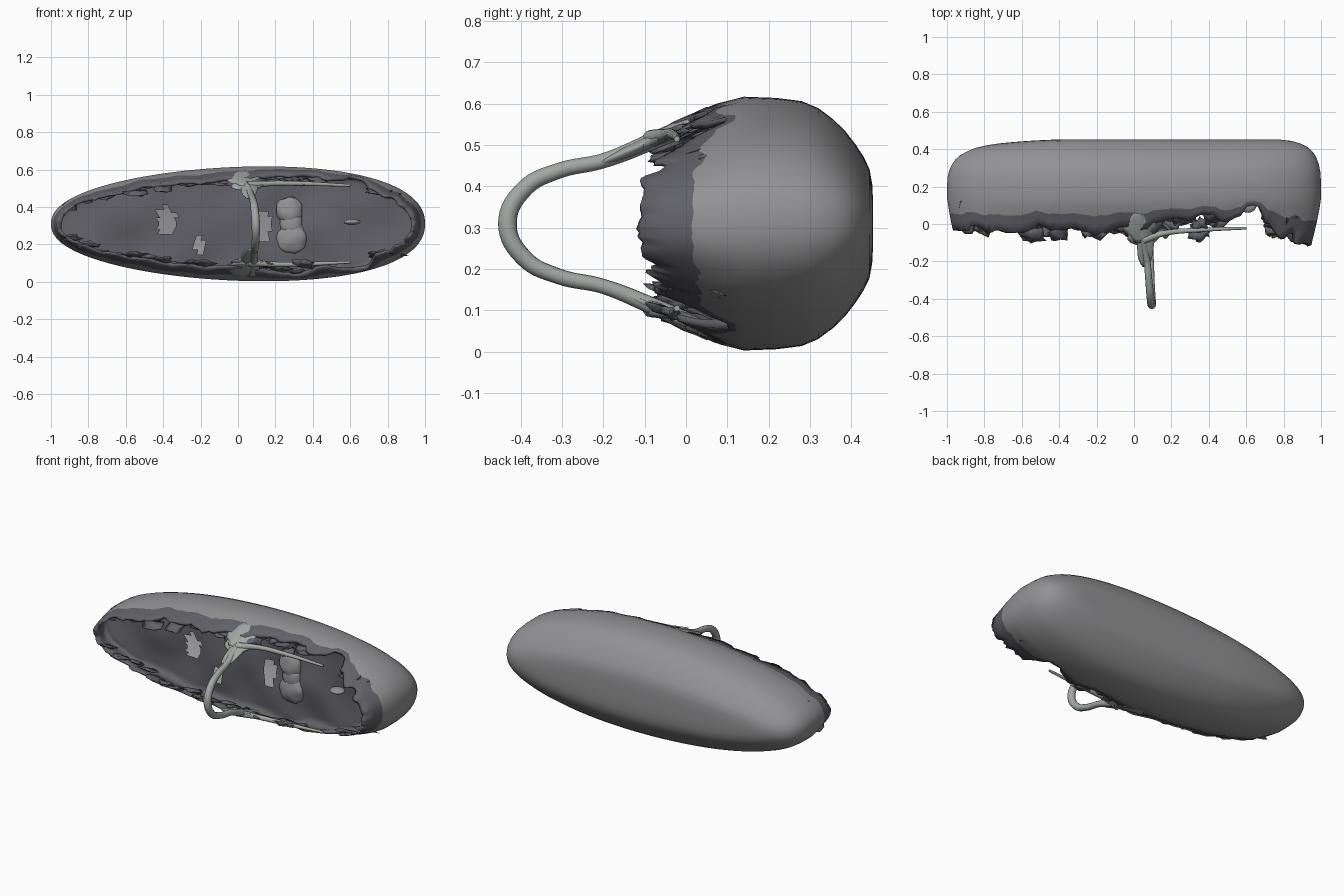
import bpy, bmesh, math, random
from mathutils import Vector, noise

if "Cube" in bpy.data.objects:
    bpy.data.objects.remove(bpy.data.objects["Cube"])

random.seed(4)
ZC, HZ, N = 0.31, 0.307, 180


def material(name, rgb):
    m = bpy.data.materials.new(name)
    m.diffuse_color = (*rgb, 1)
    m.use_nodes = True
    m.node_tree.nodes["Principled BSDF"].inputs["Base Color"].default_value = m.diffuse_color
    return m


GREY = material("grey", (0.29, 0.29, 0.30))
DARK = material("dark_grey", (0.12, 0.12, 0.14))
PALE = material("pale_grey", (0.36, 0.39, 0.37))


def finish(name, bm, mats):
    bmesh.ops.recalc_face_normals(bm, faces=bm.faces)
    me = bpy.data.meshes.new(name)
    bm.to_mesh(me)
    bm.free()
    ob = bpy.data.objects.new(name, me)
    bpy.context.collection.objects.link(ob)
    for m in mats:
        me.materials.append(m)
    for p in me.polygons:
        p.use_smooth = True
    return ob


# Shell profile: depth y, width factor, height factor
PROFILE = [(.453, .72, .12), (.451, .78, .3), (.444, .845, .43), (.43, .89, .525), (.41, .93, .625),
           (.385, .957, .73), (.355, .975, .825), (.32, .988, .91), (.28, .996, .965),
           (.22, 1, .99), (.14, 1, 1), (.07, .99, .94), (0, .975, .835),
           (-.1, .95, .73), (-.2, .94, .68)]
WALL = 11  # rings of the profile behind the torn edge


def factors(y):
    for a, b in zip(PROFILE, PROFILE[1:]):
        if y >= b[0]:
            t = (a[0] - y) / (a[0] - b[0])
            return [a[i] + (b[i] - a[i]) * t for i in (1, 2)]
    return PROFILE[-1][1:]


def shell_point(th, y, sx, sz, inset=0.0):
    c, s = math.cos(th), math.sin(th)
    x = (c * (1 - inset) + 0.14 * s * s) * sx
    z = math.copysign(abs(s) ** 0.9, s) * (HZ - inset) * sz
    # the left end of the back curves away sooner
    if y > .14:
        y -= 0.12 * max(0, -x - 0.3) ** 2 * (y - .14) / .3
    return Vector((x, y, ZC + z))


def edge_y(th):
    # ragged front edge, with gaps towards the right of the top and bottom
    x = math.cos(th) + 0.14 * math.sin(th) ** 2
    calm = 1 - .75 * abs(math.cos(th)) ** 8
    e = -0.03 - 0.08 * max(0, x) ** 4
    e += calm * (0.028 * math.sin(th * 19) * math.sin(th * 7 + 1) + random.uniform(-.014, .014))
    if abs(math.sin(th)) > .3:
        e += 0.16 * math.exp(-((x - .66) / .08) ** 2) + 0.08 * math.exp(-((x - .33) / .2) ** 2)
    return max(-.12, min(.1, e))


angles = [2 * math.pi * i / N for i in range(N)]
edges = [edge_y(a) for a in angles]

# Shell: outside from back to torn rim, then back inside to a shallow inner wall
bm = bmesh.new()
rings = []
for y, sx, sz in PROFILE[:WALL]:
    rings.append([bm.verts.new(shell_point(a, y, sx, sz)) for a in angles])
for t in (.25, .5, .75, 1):
    ring = []
    for a, e in zip(angles, edges):
        y = .14 + (e - .14) * t
        p = shell_point(a, y, *factors(y))
        ring.append(bm.verts.new(p + noise.noise_vector(p * 12) * .006 * t))
    rings.append(ring)
outer_count = len(rings)
for t in (1, .75, .5, .25):
    ring = []
    for a, e in zip(angles, edges):
        y = .13 + (e - .13) * t
        p = shell_point(a, y, *factors(y), .022)
        ring.append(bm.verts.new(p + noise.noise_vector(p * 9) * .008))
    rings.append(ring)
for k in range(10):
    sz = .9 - .095 * k
    ring = []
    for a in angles:
        p = shell_point(a, .11, 1 - .28 * (1 - sz), sz, .022)
        p.y += .02 * p.x + .02 * noise.noise(p * 5)
        ring.append(bm.verts.new(p))
    rings.append(ring)
for k, (r, q) in enumerate(zip(rings, rings[1:])):
    for i in range(N):
        j = (i + 1) % N
        f = bm.faces.new((r[i], r[j], q[j], q[i]))
        f.material_index = 1 if k >= outer_count - 3 else 0


# Close a ring with quads between its upper and lower halves
def close_ring(ring, index):
    for i in range(N // 2):
        quad = [ring[i], ring[i + 1], ring[(N - i - 1) % N], ring[(N - i) % N]]
        bm.faces.new(list(dict.fromkeys(quad))).material_index = index


close_ring(rings[0], 0)
close_ring(rings[-1], 1)
bmesh.ops.recalc_face_normals(bm, faces=bm.faces)

# Torn holes in the inner wall: x, z, half width, half height
holes = [(-.38, .32, .05, .075), (-.21, .2, .025, .05), (.14, .3, .035, .11)]
torn = []
for f in bm.faces:
    c = f.calc_center_median()
    if f.material_index and c.y < .2:
        for x, z, w, h in holes:
            if ((c.x - x) / w) ** 2 + ((c.z - z) / h) ** 2 < 1 + .6 * noise.noise(c * 25):
                torn.append(f)
                break
bmesh.ops.delete(bm, geom=torn, context="FACES")
finish("hollow_shell", bm, [GREY, DARK])


def blob(bm, loc, scale, tilt=0, rough=0.0, sub=3):
    made = bmesh.ops.create_icosphere(bm, subdivisions=sub, radius=1)["verts"]
    off = Vector((random.random(), random.random(), random.random())) * 50
    for v in made:
        p = v.co * (1 + rough * noise.noise(v.co * 1.8 + off))
        p = Vector((p.x * scale[0], p.y * scale[1], p.z * scale[2]))
        y, z = p.y, p.z
        p.y = y * math.cos(tilt) - z * math.sin(tilt)
        p.z = y * math.sin(tilt) + z * math.cos(tilt)
        v.co = p + Vector(loc)


# Torn scraps along the upper and lower rim
bm = bmesh.new()
for side in (1, -1):
    for i in range(26):
        x = -.85 + 1.75 * i / 25
        if .48 < x < .78:
            continue
        th = side * math.acos(max(-1, min(1, x - .1)))
        y = random.uniform(-.05, .08)
        p = shell_point(th, y, *factors(y), .03)
        blob(bm, p, (random.uniform(.03, .07), random.uniform(.03, .055), .01),
             side * .35, 1.1, 2)
finish("rim_scraps", bm, [DARK])

# Rounded lumps on the inner wall
bm = bmesh.new()
blob(bm, (.275, .12, .38), (.07, .035, .075), 0, .2)
blob(bm, (.29, .12, .235), (.08, .035, .085), 0, .2)
blob(bm, (.285, .12, .31), (.06, .033, .07), 0, .1)
blob(bm, (.61, .10, .32), (.045, .04, .016))
finish("inner_lumps", bm, [GREY])


def tube(name, pts, width):
    cu = bpy.data.curves.new(name, "CURVE")
    cu.dimensions = "3D"
    cu.bevel_depth = width
    cu.bevel_resolution = 4
    cu.resolution_u = 8
    cu.use_fill_caps = True
    sp = cu.splines.new("BEZIER")
    sp.bezier_points.add(len(pts) - 1)
    for b, (x, y, z, r) in zip(sp.bezier_points, pts):
        b.co = (x, y, z)
        b.radius = r
        b.handle_left_type = b.handle_right_type = "AUTO"
    ob = bpy.data.objects.new(name, cu)
    bpy.context.collection.objects.link(ob)
    cu.materials.append(PALE)


# Looped handle
half = [(.04, .06, .262, 1.2), (.05, -.08, .2, 1.1), (.07, -.2, .152, .95),
        (.08, -.31, .127, 1), (.088, -.39, .085, 1.1)]
loop = [(x, y, ZC + z, r) for x, y, z, r in half] + [(.095, -.432, ZC, 1.2)]
loop += [(.095 - (.09 - x) * .35, y, ZC - z, r) for x, y, z, r in reversed(half)]
tube("handle", loop, .019)

# Handle mounts, their tapering stems and the thin side arms, above and below
bm = bmesh.new()
for side in (1, -1):
    blob(bm, (.03, .0, ZC + side * .24), (.08, .11, .018), side * .42, .3)
    blob(bm, (.045, -.06, ZC + side * .208), (.085, .06, .014), side * .42, .3)
    blob(bm, (.06, -.11, ZC + side * .188), (.045, .13, .014), side * .42, .1)
    tube("upper_arm" if side > 0 else "lower_arm",
         [(.05, -.085, ZC + side * .205, 1.8), (.16, -.05, ZC + side * .215, 1.2),
          (.35, -.032, ZC + side * .215, 1), (.6, -.022, ZC + side * .205, .6)], .012)
finish("handle_mounts", bm, [PALE])
